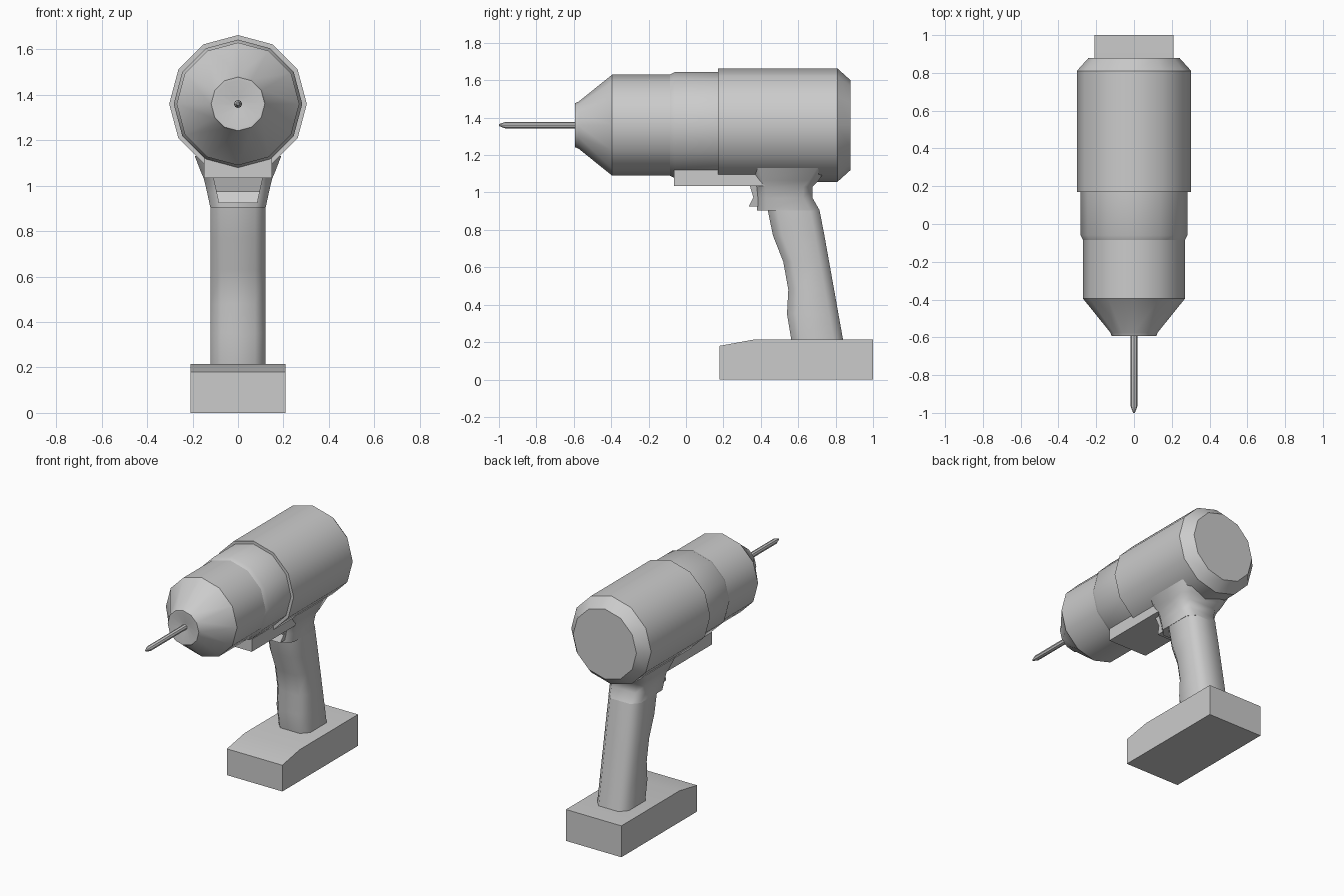
import bpy, bmesh
from math import sin, cos, pi, radians

if "Cube" in bpy.data.objects:
    bpy.data.objects.remove(bpy.data.objects["Cube"])

AXIS_Z = 1.36


def finish(name, bm, angle):
    bmesh.ops.recalc_face_normals(bm, faces=bm.faces)
    me = bpy.data.meshes.new(name)
    bm.to_mesh(me)
    bm.free()
    ob = bpy.data.objects.new(name, me)
    bpy.context.collection.objects.link(ob)
    bpy.ops.object.select_all(action='DESELECT')
    ob.select_set(True)
    bpy.context.view_layer.objects.active = ob
    bpy.ops.object.shade_smooth_by_angle(angle=radians(angle))
    return ob


def loft(name, rings, angle=32):
    """Skin a list of equal-length point rings and cap both ends."""
    bm = bmesh.new()
    vs = [[bm.verts.new(p) for p in r] for r in rings]
    n = len(vs[0])
    for a, b in zip(vs, vs[1:]):
        for i in range(n):
            j = (i + 1) % n
            bm.faces.new((a[i], a[j], b[j], b[i]))
    bm.faces.new(vs[0])
    bm.faces.new(vs[-1])
    return finish(name, bm, angle)


def turned(name, profile, sides=12):
    """Lathe (y, radius) pairs around the drill axis."""
    rings = [[(r * cos(2 * pi * i / sides), y, AXIS_Z + r * sin(2 * pi * i / sides))
              for i in range(sides)] for y, r in profile]
    return loft(name, rings)


def slab(name, profile, half):
    """Extrude a (y, z) side profile across x; half may vary with z."""
    w = half if callable(half) else (lambda z: half)
    return loft(name, [[(s * w(z), y, z) for y, z in profile] for s in (-1, 1)], 30)


# Motor housing, collar and nose
turned("motor_housing", [(0.88, 0.24), (0.81, 0.303), (0.17, 0.303), (0.17, 0.26)])
turned("gear_collar", [(0.20, 0.283), (-0.06, 0.283), (-0.09, 0.268), (-0.09, 0.24)])
turned("chuck", [(-0.05, 0.27), (-0.395, 0.27), (-0.575, 0.125), (-0.593, 0.118),
                 (-0.593, 0.105), (-0.575, 0.03)])
turned("drill_bit", [(-0.55, 0.018), (-0.965, 0.018), (-1.0, 0.005)], 8)

# Flat rail under the housing
slab("under_rail", [(-0.065, 1.035), (0.45, 1.035), (0.45, 1.12), (-0.065, 1.12)], 0.15)

# Handle: horizontal chamfered sections (z, front y, back y, half width)
sections = [(0.20, 0.565, 0.842, 0.12), (0.35, 0.54, 0.815, 0.12),
            (0.48, 0.547, 0.792, 0.12), (0.63, 0.52, 0.765, 0.12),
            (0.77, 0.465, 0.74, 0.12), (0.905, 0.437, 0.714, 0.12),
            (0.905, 0.38, 0.714, 0.122), (0.97, 0.38, 0.677, 0.136),
            (1.03, 0.375, 0.677, 0.15), (1.065, 0.36, 0.71, 0.165),
            (1.13, 0.34, 0.75, 0.19)]
rings = []
for z, f, b, w in sections:
    cx, cy = 0.045, 0.05
    rings.append([(-w + cx, f, z), (w - cx, f, z), (w, f + cy, z), (w, b - cy, z),
                  (w - cx, b, z), (-w + cx, b, z), (-w, b - cy, z), (-w, f + cy, z)])
loft("handle", rings, 55)

# Trigger, narrowing downwards
slab("trigger", [(0.34, 1.04), (0.36, 0.975), (0.336, 0.925), (0.40, 0.925), (0.40, 1.04)],
     lambda z: 0.085 + (z - 0.925) * 0.22)

# Battery base
slab("battery", [(0.18, 0), (1.0, 0), (1.0, 0.215), (0.37, 0.215), (0.18, 0.18)], 0.21)
